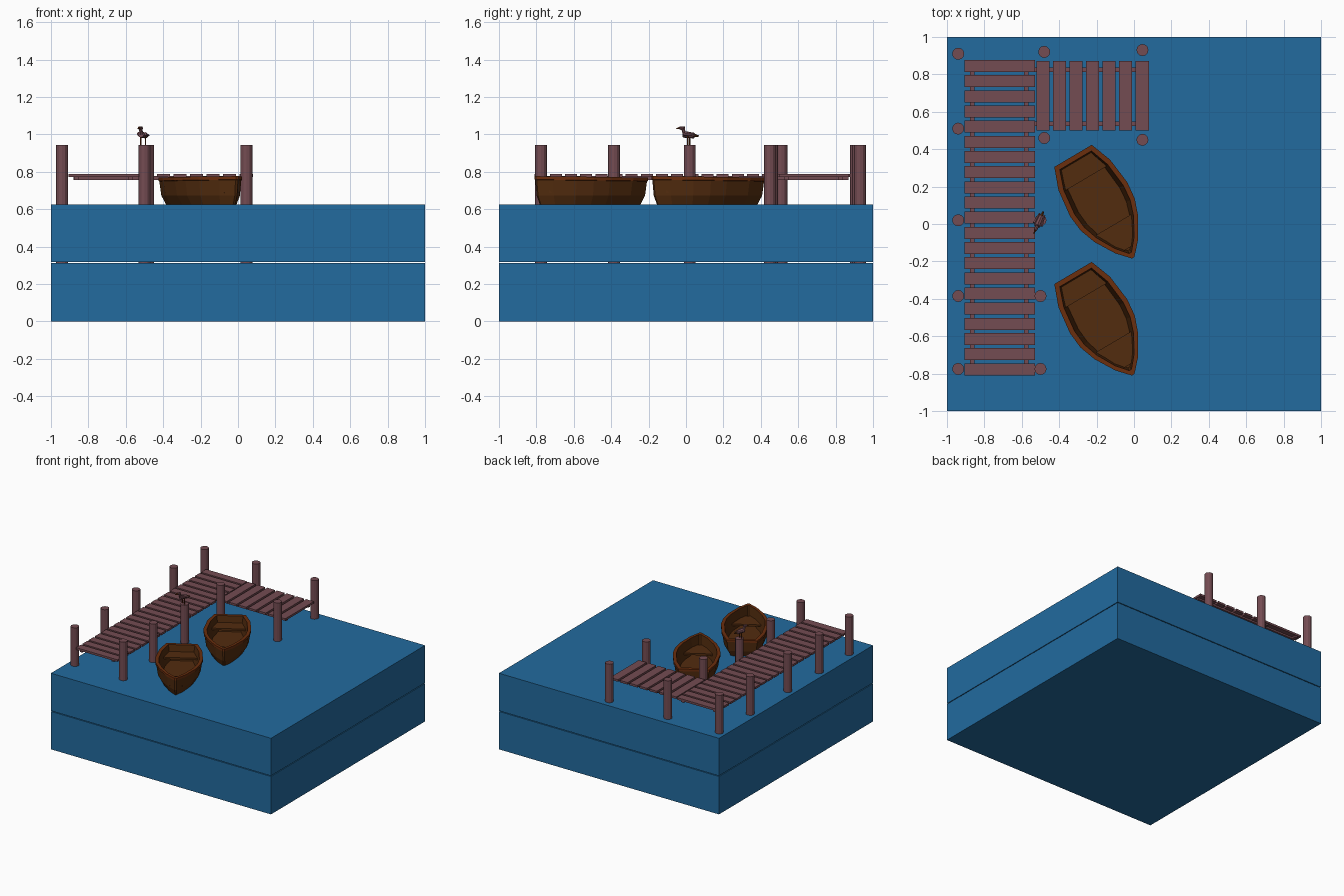
import bpy, bmesh, math
from mathutils import Vector, Matrix

cube = bpy.data.objects.get("Cube")
if cube:
    bpy.data.objects.remove(cube, do_unlink=True)


def material(name, rgb):
    m = bpy.data.materials.new(name)
    m.use_nodes = True
    m.diffuse_color = (*rgb, 1)
    m.node_tree.nodes["Principled BSDF"].inputs["Base Color"].default_value = (*rgb, 1)
    return m


WATER = material("water blue", (0.016, 0.145, 0.345))
WOOD = material("weathered wood", (0.175, 0.072, 0.085))
HULL = material("dark boat brown", (0.085, 0.025, 0.0045))
RIM = material("rim russet", (0.145, 0.027, 0.004))


def finish(name, bm, *mats):
    bmesh.ops.recalc_face_normals(bm, faces=bm.faces)
    mesh = bpy.data.meshes.new(name)
    bm.to_mesh(mesh)
    bm.free()
    ob = bpy.data.objects.new(name, mesh)
    bpy.context.collection.objects.link(ob)
    for m in mats:
        mesh.materials.append(m)
    return ob


def box(name, mat, x, y, z):
    """Box between the low and high limits on each axis."""
    bm = bmesh.new()
    bmesh.ops.create_cube(bm, size=1)
    for v in bm.verts:
        v.co = [lim[0] if c < 0 else lim[1] for c, lim in zip(v.co, (x, y, z))]
    return finish(name, bm, mat)


def rod(name, mat, a, b, r1, r2, sides=12):
    """Round or tapered bar from point a to point b."""
    a, b = Vector(a), Vector(b)
    bm = bmesh.new()
    bmesh.ops.create_cone(bm, cap_ends=True, segments=sides, radius1=r1, radius2=r2,
                          depth=(b - a).length)
    turn = (b - a).to_track_quat("Z", "Y").to_matrix().to_4x4()
    bm.transform(Matrix.Translation((a + b) / 2) @ turn)
    return finish(name, bm, mat)


# Water in two stacked slabs
box("lower_water", WATER, (-1, 1), (-1, 1), (0, 0.311))
box("upper_water", WATER, (-1, 1), (-1, 1), (0.317, 0.625))

# Mooring posts
posts = [(-0.94, y) for y in (0.91, 0.51, 0.02, -0.385, -0.775)]
posts += [(-0.5, y) for y in (0.02, -0.385, -0.775)]
posts += [(-0.48, 0.92), (-0.48, 0.46), (0.045, 0.93), (0.045, 0.45)]
for x, y in posts:
    rod("post", WOOD, (x, y, 0.307), (x, y, 0.942), 0.032, 0.032)

# Dock beams and planks
BEAM, PLANK = (0.757, 0.777), (0.771, 0.788)
for x in (-0.865, -0.577):
    box("long_beam", WOOD, (x - 0.012, x + 0.012), (-0.8, 0.87), BEAM)
for y in (0.825, 0.537):
    box("short_beam", WOOD, (-0.88, 0.07), (y - 0.012, y + 0.012), BEAM)
for i in range(21):
    y = 0.845 - i * 0.0811
    box("long_dock_plank", WOOD, (-0.905, -0.53), (y - 0.032, y + 0.032), PLANK)
for i in range(7):
    x = -0.487 + i * 0.0885
    box("short_dock_plank", WOOD, (x - 0.035, x + 0.035), (0.5, 0.872), PLANK)

# Rowing boat: half widths of the rim from stern to bow
STATIONS = [(0, 0.116), (0.117, 0.16), (0.27, 0.178), (0.365, 0.168),
            (0.456, 0.135), (0.564, 0.07), (0.632, 0.008)]
MID = 0.3


def outline(along, across):
    pts = [(MID + (a - MID) * along, w * across) for a, w in STATIONS]
    return pts + [(a, -w) for a, w in reversed(pts)]


def half_width(a):
    for (a0, w0), (a1, w1) in zip(STATIONS, STATIONS[1:]):
        if a <= a1:
            return w0 + (w1 - w0) * (a - a0) / (a1 - a0)
    return 0.008


def boat_space(stern):
    ahead, side = Vector((0.509, -0.861, 0)), Vector((0.861, 0.509, 0))
    return lambda a, w, z: stern + ahead * a + side * w + Vector((0, 0, z))


def boat(stern):
    place = boat_space(stern)
    # rings: length scale, width scale, height, colour of the band above
    rings = [(0.9, 0.72, 0.622, 0), (0.96, 0.9, 0.672, 0), (0.985, 0.97, 0.748, 1),
             (1, 1, 0.75, 1), (1, 1, 0.768, 1), (0.91, 0.85, 0.768, 0), (0.86, 0.72, 0.645, 0)]
    bm = bmesh.new()
    loops = []
    for along, across, z, _ in rings:
        lift = 0.008 if z > 0.7 else 0
        loops.append([bm.verts.new(place(a, w, z + lift * max(0, a) / 0.63))
                      for a, w in outline(along, across)])
    n = len(loops[0])
    for k in range(len(loops) - 1):
        for i in range(n):
            j = (i + 1) % n
            f = bm.faces.new((loops[k][i], loops[k][j], loops[k + 1][j], loops[k + 1][i]))
            f.material_index = rings[k][3]
    bm.faces.new(loops[0])
    bm.faces.new(loops[-1])
    finish("boat_hull", bm, HULL, RIM)

    # Stern bench and bow deck, fitted to the inner walls
    for name, a0, a1, z in (("stern_bench", 0.03, 0.139, 0.715), ("bow_deck", 0.427, 0.575, 0.70)):
        cuts = [a0] + [a for a, _ in STATIONS if a0 < a < a1] + [a1]
        edge = [(a, half_width(a) * 0.8) for a in cuts]
        edge += [(a, -w) for a, w in reversed(edge)]
        bm = bmesh.new()
        base = bm.faces.new([bm.verts.new(place(a, w, z - 0.015)) for a, w in edge])
        top = bmesh.ops.extrude_face_region(bm, geom=[base])["geom"]
        bmesh.ops.translate(bm, vec=(0, 0, 0.015),
                            verts=[g for g in top if isinstance(g, bmesh.types.BMVert)])
        finish(name, bm, HULL)


for y in (0.364, -0.262):
    boat(Vector((-0.326, y, 0)))

# Small bird standing on a post
perch = Vector((-0.507, 0.015, 0))
ahead = Vector((-0.4, -0.92, 0)).normalized()
side = Vector((-ahead.y, ahead.x, 0))


def bird(a, s, z):
    return perch + ahead * a + side * s + Vector((0, 0, z))


for s in (-0.014, 0.014):
    rod("bird_leg", RIM, bird(0, s, 0.94), bird(0, s, 0.99), 0.004, 0.004, 6)
rod("bird_body", WOOD, bird(-0.03, 0, 0.993), bird(0.03, 0, 1.0), 0.015, 0.018, 8)
for s in (-0.02, 0.02):
    rod("bird_wing", WOOD, bird(-0.04, s * 0.7, 0.994), bird(0.02, s, 1.002), 0.005, 0.01, 6)
rod("bird_tail", HULL, bird(-0.056, 0, 0.99), bird(-0.028, 0, 0.994), 0.005, 0.01, 6)
rod("bird_neck", WOOD, bird(0.024, 0, 1.0), bird(0.036, 0, 1.036), 0.011, 0.009, 8)
rod("bird_head", WOOD, bird(0.026, 0, 1.032), bird(0.052, 0, 1.034), 0.011, 0.009, 8)
rod("bird_beak", RIM, bird(0.05, 0, 1.034), bird(0.074, 0, 1.03), 0.007, 0.002, 6)
